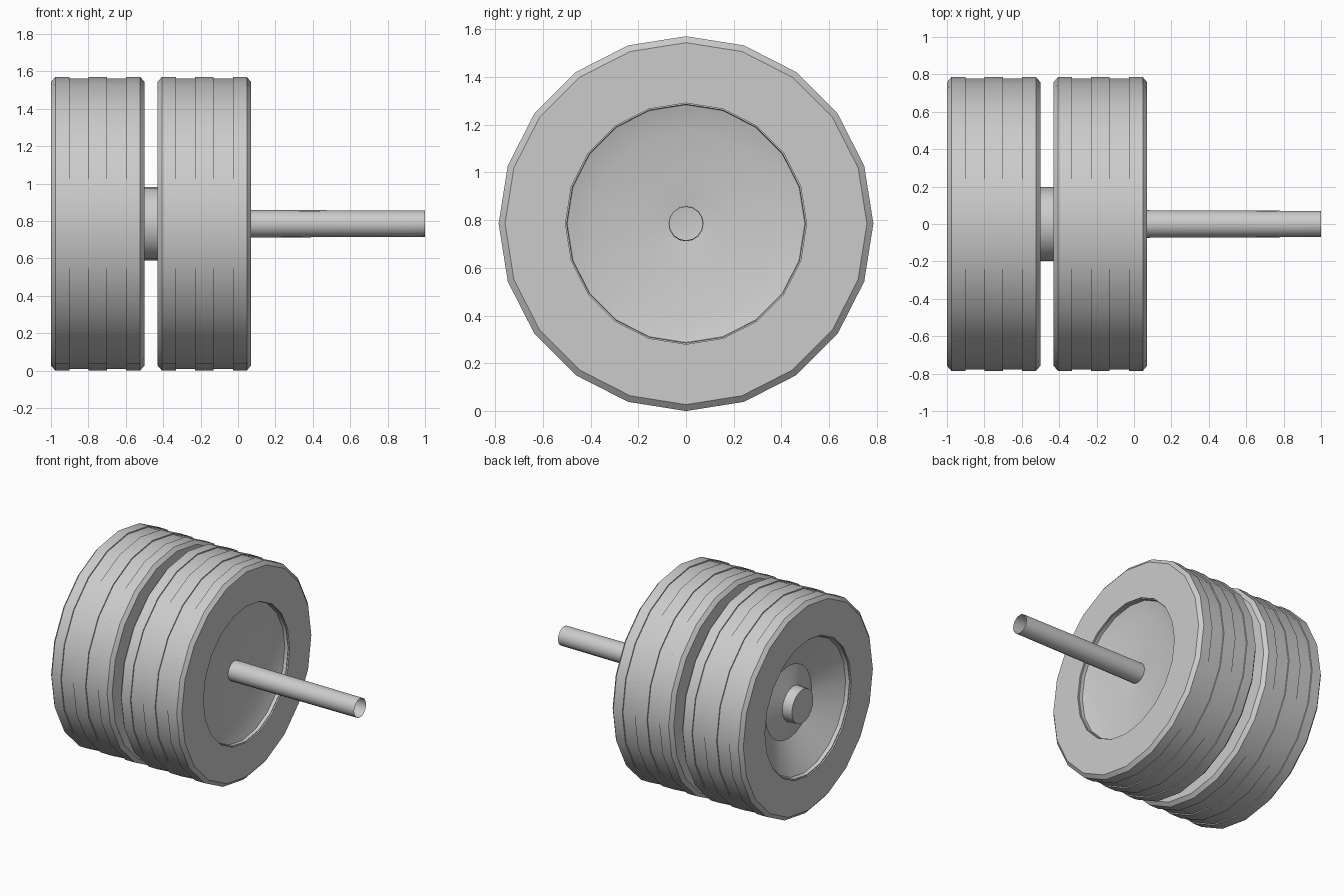
import bpy, bmesh, math

if "Cube" in bpy.data.objects:
    bpy.data.objects.remove(bpy.data.objects["Cube"])

CZ = 0.785      # axle height
SIDES = 20


def lathe(name, profile, sides=SIDES, closed=False):
    """Spin (x, radius) points about the axle line."""
    bm = bmesh.new()
    rings = []
    for x, r in profile:
        rings.append([bm.verts.new((x,
                                    r * math.sin(2 * math.pi * i / sides),
                                    CZ + r * math.cos(2 * math.pi * i / sides)))
                      for i in range(sides)])
    pairs = list(zip(rings, rings[1:]))
    if closed:
        pairs.append((rings[-1], rings[0]))
    for a, b in pairs:
        for i in range(sides):
            j = (i + 1) % sides
            bm.faces.new((a[i], a[j], b[j], b[i]))
    bmesh.ops.remove_doubles(bm, verts=bm.verts, dist=1e-5)
    bmesh.ops.recalc_face_normals(bm, faces=bm.faces)
    mesh = bpy.data.meshes.new(name)
    bm.to_mesh(mesh)
    bm.free()
    ob = bpy.data.objects.new(name, mesh)
    bpy.context.collection.objects.link(ob)
    bpy.ops.object.select_all(action='DESELECT')
    ob.select_set(True)
    bpy.context.view_layer.objects.active = ob
    bpy.ops.object.shade_smooth_by_angle(angle=math.radians(30))
    return ob


def tyre(name, x0):
    """Grooved tyre, half a unit wide, starting at x0."""
    R, G = 0.785, 0.777
    half = [(-0.25, 0.505), (-0.25, 0.758), (-0.227, R), (-0.152, R),
            (-0.152, G), (-0.05, G), (-0.05, R)]
    prof = half + [(-x, r) for x, r in reversed(half)]
    lathe(name, [(x0 + 0.25 + x, r) for x, r in prof], closed=True)


tyre("outer_tyre", -1.0)
tyre("inner_tyre", -0.43)

# Outer wheel: deep dish with a raised hub cone and a cap
lathe("outer_rim", [(-0.99, 0.505), (-0.99, 0.498), (-0.965, 0.49), (-0.84, 0.27),
                    (-0.88, 0.13), (-0.955, 0.125), (-0.955, 0),
                    (-0.58, 0), (-0.58, 0.39), (-0.51, 0.498), (-0.51, 0.505)],
      closed=True)

# Inner wheel: shallow flat recess with a sunken hub
lathe("inner_rim", [(-0.42, 0.505), (-0.42, 0.498), (-0.36, 0.39), (-0.36, 0),
                    (-0.03, 0), (-0.03, 0.073), (0.0, 0.203), (0.0, 0.39),
                    (0.035, 0.498), (0.06, 0.5), (0.06, 0.505)],
      closed=True)

# Drum joining the two wheels
lathe("hub_drum", [(-0.60, 0), (-0.60, 0.197), (-0.34, 0.197), (-0.34, 0)])

# Slightly tapered axle, open at its far end
lathe("axle", [(-0.04, 0), (-0.04, 0.074), (1.0, 0.07)], sides=16)
